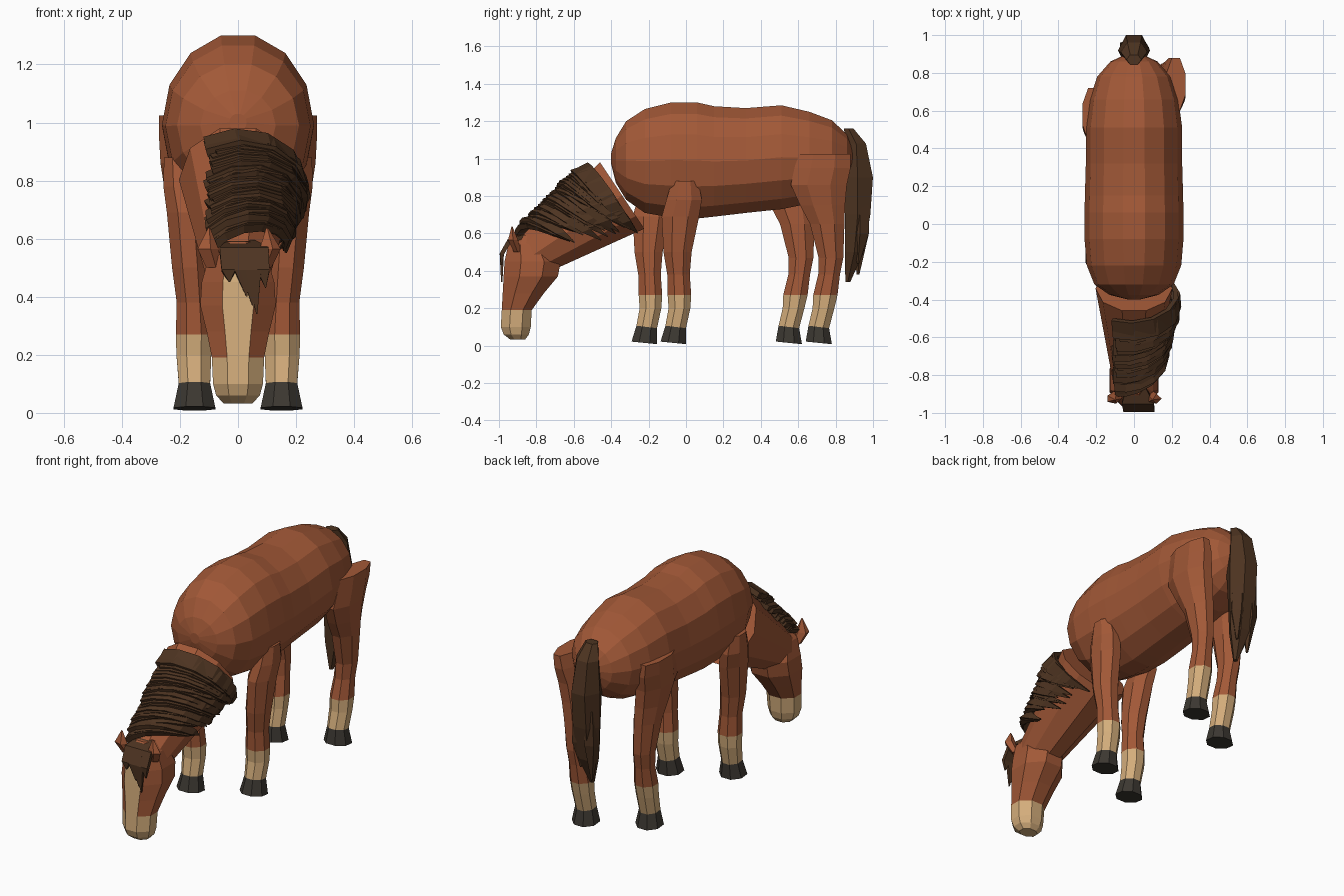
import bpy, bmesh, math, random
from mathutils import Vector

random.seed(4)
if "Cube" in bpy.data.objects:
    bpy.data.objects.remove(bpy.data.objects["Cube"], do_unlink=True)


def material(name, r, g, b):
    m = bpy.data.materials.new(name)
    m.use_nodes = True
    m.diffuse_color = (r, g, b, 1)
    m.node_tree.nodes["Principled BSDF"].inputs["Base Color"].default_value = (r, g, b, 1)
    return m


COAT = material("chestnut coat", .36, .098, .038)
HAIR = material("dark brown hair", .075, .034, .015)
CREAM = material("cream markings", .66, .42, .20)
HOOF = material("charcoal hoof", .045, .039, .031)
X, Y, Z = Vector((1, 0, 0)), Vector((0, 1, 0)), Vector((0, 0, 1))


def loft(bm, rings, sides, phase=0.0, rule=None):
    """Skin rings of (centre, u, v); rule(segment, side) gives a material index."""
    loops = []
    for c, u, v in rings:
        angles = [math.tau * i / sides + phase for i in range(sides)]
        loops.append([bm.verts.new(c + u * math.cos(a) + v * math.sin(a)) for a in angles])
    for s in range(len(loops) - 1):
        for i in range(sides):
            j = (i + 1) % sides
            f = bm.faces.new((loops[s][i], loops[s][j], loops[s + 1][j], loops[s + 1][i]))
            f.material_index = rule(s, i) if rule else 0
    for end, s in ((loops[0][::-1], 0), (loops[-1], len(loops) - 2)):
        f = bm.faces.new(end)
        f.material_index = rule(s, -1) if rule else 0


def finish(name, bm, *mats):
    bmesh.ops.recalc_face_normals(bm, faces=bm.faces)
    mesh = bpy.data.meshes.new(name)
    bm.to_mesh(mesh)
    bm.free()
    for m in mats:
        mesh.materials.append(m)
    obj = bpy.data.objects.new(name, mesh)
    bpy.context.collection.objects.link(obj)
    return obj


# Barrel body: y, bottom, top, half width
body = [(-.40, .97, 1.03, .03), (-.375, .87, 1.11, .13), (-.32, .78, 1.20, .21),
        (-.22, .71, 1.265, .25), (-.08, .685, 1.30, .262), (.06, .68, 1.30, .262),
        (.15, .69, 1.28, .26), (.32, .71, 1.27, .255), (.51, .73, 1.285, .255),
        (.66, .76, 1.25, .235), (.78, .81, 1.205, .195), (.86, .88, 1.13, .125),
        (.90, .97, 1.05, .04)]
bm = bmesh.new()
loft(bm, [(Vector((0, y, (lo + hi) / 2)), X * w, Z * (hi - lo) * .513)
          for y, lo, hi, w in body], 14)
finish("body", bm, COAT)

# Neck, reaching down to the poll
BASE, POLL = Vector((0, -.36, .79)), Vector((0, -.84, .47))
ALONG = (POLL - BASE).normalized()
UP = ALONG.cross(X)
if UP.z < 0:
    UP = -UP


def neck_size(t):
    return .20 - .09 * t, .22 - .10 * t


bm = bmesh.new()
loft(bm, [(BASE.lerp(POLL, t), X * neck_size(t)[0], UP * neck_size(t)[1])
          for t in (-.04, .35, .7, 1.0)], 10)
finish("neck", bm, COAT)

# Head: z, front y, back y, half width; the flat front carries the blaze
head = [(.033, -.94, -.86, .05), (.06, -.975, -.84, .075), (.10, -.99, -.83, .086),
        (.19, -.985, -.825, .09), (.28, -.98, -.76, .108), (.37, -.975, -.685, .13),
        (.45, -.97, -.67, .125), (.54, -.95, -.73, .10), (.59, -.90, -.79, .06)]
GROW = 1 / math.cos(math.pi / 8)
bm = bmesh.new()
loft(bm, [(Vector((0, (a + b) / 2, z)), X * w * GROW, Y * (b - a) / 2 * GROW)
          for z, a, b, w in head], 8, math.pi / 8,
     lambda s, i: 1 if s < 3 or (i == 5 and s < 7) else 0)
finish("head", bm, COAT, CREAM)

# Ears
for side, name in ((1, "left_ear"), (-1, "right_ear")):
    bm = bmesh.new()
    loft(bm, [(Vector((side * x, y, z)), X * r, Y * r * .7)
              for x, y, z, r in ((.085, -.90, .50, .03), (.107, -.925, .565, .04),
                                 (.10, -.93, .637, .004))], 5)
    finish(name, bm, COAT)


# Legs: z, y, fore-aft half depth, x, half width
front_leg = [(.88, -.005, .07, .205, .05), (.78, -.01, .095, .197, .06),
             (.69, -.03, .10, .18, .065), (.50, -.045, .075, .165, .062),
             (.38, -.04, .06, .155, .056), (.27, -.035, .063, .152, .062),
             (.20, -.035, .058, .152, .060), (.10, -.055, .055, .15, .054),
             (.015, -.068, .068, .15, .072)]
hind_leg = [(1.025, .74, .14, .222, .05), (.95, .73, .15, .21, .062),
            (.86, .71, .15, .195, .072), (.75, .73, .12, .18, .07),
            (.65, .755, .092, .17, .065), (.47, .775, .066, .16, .055),
            (.38, .765, .058, .155, .052), (.27, .745, .065, .152, .06),
            (.20, .735, .058, .152, .058), (.10, .71, .055, .15, .054),
            (.015, .71, .07, .15, .072)]


def leg(name, rows, side, shift):
    last = len(rows) - 2
    rings = []
    for z, y, d, x, w in rows:
        tilt = -.1 if z < .05 else (-.12 if z < .11 else 0)
        rings.append((Vector((side * x, y + shift, z)), X * w * GROW,
                      (Y + Z * tilt) * d * GROW))
    bm = bmesh.new()
    loft(bm, rings, 8, math.pi / 8, lambda s, i: 2 if s == last else int(s > last - 3))
    finish(name, bm, COAT, CREAM, HOOF)


leg("front_left_leg", front_leg, 1, 0)
leg("front_right_leg", front_leg, -1, -.155)
leg("hind_left_leg", hind_leg, 1, 0)
leg("hind_right_leg", hind_leg, -1, -.16)


# Locks of hair: flat tapered strips draped along a path
def lock(bm, path, across, width, thick, taper):
    rings = []
    for k, p in enumerate(path):
        a, b = path[max(k - 1, 0)], path[min(k + 1, len(path) - 1)]
        normal = (b - a).cross(across).normalized()
        rings.append((p, across * width * taper[k], normal * thick * (.3 + taper[k])))
    loft(bm, rings, 4, math.pi / 4)


# Mane: overlapping locks swept back from the crest over the left side of the neck
bm = bmesh.new()
count = 22
for n in range(count):
    t0 = .14 + .79 * n / (count - 1)
    drift = min(.34, t0 * .75) * random.uniform(.8, 1.1)
    reach = 2.75 - .85 * t0 + random.uniform(-.25, .2)
    lift = 1.09 + random.uniform(-.02, .06)
    start = -.40 - .35 * t0 + random.uniform(-.1, .1)
    path = []
    for k in range(7):
        f = k / 6
        t = t0 - drift * f ** 1.3
        w, h = neck_size(t)
        a = start + (reach - start) * f
        path.append(BASE.lerp(POLL, t) + X * w * lift * 1.08 * math.sin(a)
                    + UP * (h * lift * math.cos(a) + .012))
    across = (ALONG + UP * random.uniform(.1, .4) + X * random.uniform(0, .3)).normalized()
    lock(bm, path, across, .06, .016, (1, 1, 1, 1, .9, .6, .06))
finish("mane", bm, HAIR)

# Forelock hanging over the brow
bm = bmesh.new()
for x0, x1, z1, w in ((-.035, -.03, .45, .04), (0, .03, .40, .045), (.04, .065, .34, .045),
                      (.08, .095, .43, .035), (.02, .05, .37, .045)):
    path = [Vector((x0 * .5, -.86, .585)), Vector((x0, -.945, .56)),
            Vector(((x0 + x1) / 2, -.985, .49)), Vector((x1, -.985, z1))]
    lock(bm, path, X, w, .014, (.8, 1, .85, .06))
finish("forelock", bm, HAIR)

# Tail: a main fall plus two loose ends
bm = bmesh.new()
tail = [(.87, 1.16, .04, .03), (.91, 1.08, .07, .06), (.918, .90, .085, .094),
        (.918, .70, .085, .078), (.90, .50, .065, .058), (.865, .34, .012, .015)]
loft(bm, [(Vector((0, y, z)), X * w, Y * d) for y, z, w, d in tail], 6)
for side in (-1, 1):
    loft(bm, [(Vector((side * x, y, z)), X * r, Y * r * 1.2)
              for x, y, z, r in ((.03, .93, .80, .045), (.04, .93, .60, .042),
                                 (.035, .92, .41 + side * .03, .006))], 5)
finish("tail", bm, HAIR)
